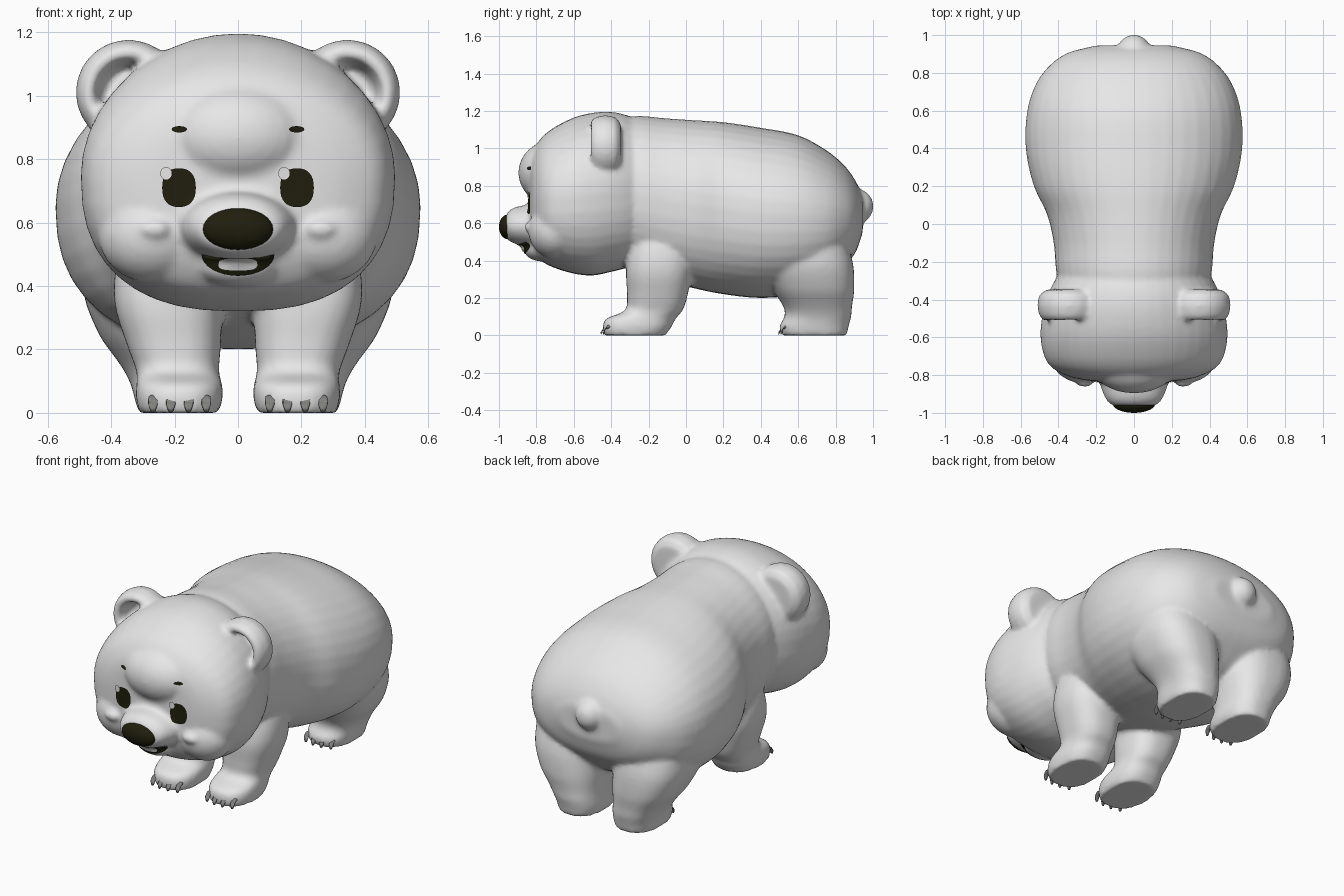
import bpy, bmesh, math
from mathutils import Vector, Matrix
from mathutils.bvhtree import BVHTree

cube = bpy.data.objects.get("Cube")
if cube:
    bpy.data.objects.remove(cube)


def material(name, rgb):
    m = bpy.data.materials.new(name)
    m.use_nodes = True
    m.diffuse_color = (*rgb, 1)
    bsdf = next(n for n in m.node_tree.nodes if n.type == 'BSDF_PRINCIPLED')
    bsdf.inputs["Base Color"].default_value = (*rgb, 1)
    return m


FUR = material("pale fur", (0.8, 0.8, 0.8))
DARK = material("olive black", (0.014, 0.013, 0.004))
CLAW = material("claw grey", (0.22, 0.22, 0.21))


def finish(name, bm, mat):
    bmesh.ops.recalc_face_normals(bm, faces=bm.faces)
    mesh = bpy.data.meshes.new(name)
    bm.to_mesh(mesh)
    bm.free()
    mesh.materials.append(mat)
    for p in mesh.polygons:
        p.use_smooth = True
    ob = bpy.data.objects.new(name, mesh)
    bpy.context.collection.objects.link(ob)
    return ob


def skin(bm, rings):
    """Bridge rings of points and close both ends."""
    rows = [[bm.verts.new(p) for p in r] for r in rings]
    n = len(rows[0])
    for a, b in zip(rows, rows[1:]):
        for i in range(n):
            j = (i + 1) % n
            bm.faces.new((a[i], a[j], b[j], b[i]))
    bm.faces.new(rows[0])
    bm.faces.new(rows[-1])


def oval(n=40, power=2.0, low=None):
    """Unit superellipse; the lower half may be squarer."""
    pts = []
    for i in range(n):
        a = 2 * math.pi * i / n
        c, s = math.cos(a), math.sin(a)
        e = 2 / (low if low and s < 0 else power)
        pts.append((math.copysign(abs(c) ** e, c), math.copysign(abs(s) ** e, s)))
    return pts


def flowing(sections, steps=4):
    """Smooth curve through the sections; the first value always increases."""
    def slope(i, k):
        a, b = sections[max(i - 1, 0)], sections[min(i + 1, len(sections) - 1)]
        return (b[k] - a[k]) / (b[0] - a[0])

    out = []
    for i in range(len(sections) - 1):
        p, q = sections[i], sections[i + 1]
        d = q[0] - p[0]
        for j in range(steps):
            t = j / steps
            ease = t * t * (3 - 2 * t)
            out.append([p[0] + d * t] + [
                p[k] + (q[k] - p[k]) * ease
                + d * t * (1 - t) * ((1 - t) * slope(i, k) - t * slope(i + 1, k))
                for k in range(1, len(p))])
    return out + [sections[-1]]


def loft_y(bm, sections, low=None):
    """Sections are (y, top, bottom, half width)."""
    skin(bm, [[(w * u, y, (t + b) / 2 + v * (t - b) / 2) for u, v in oval(low=low)]
              for y, t, b, w in flowing(sections)])


def loft_z(bm, sections, side):
    """Sections are (z, x, y, half x, half y)."""
    skin(bm, [[(side * (x + hx * u), y + hy * v, z) for u, v in oval(power=2.5)]
              for z, x, y, hx, hy in flowing(sections)])


def ball(bm, centre, radii):
    bmesh.ops.create_uvsphere(bm, u_segments=28, v_segments=16, radius=1,
                              matrix=Matrix.LocRotScale(Vector(centre), None, Vector(radii)))


bm = bmesh.new()

# torso
loft_y(bm, [(-.45, 1.1, .42, .3), (-.3, 1.17, .36, .4), (-.1, 1.16, .29, .425),
            (.05, 1.15, .25, .46), (.2, 1.14, .22, .53), (.4, 1.11, .2, .573),
            (.6, 1.07, .22, .565), (.75, .99, .28, .515), (.85, .905, .37, .435),
            (.91, .82, .45, .34), (.945, .74, .55, .2)], low=2.4)

# head, with a forehead swelling above the eyes
loft_y(bm, [(-.84, .9, .6, .12), (-.825, .97, .5, .27), (-.8, 1.02, .44, .36),
            (-.76, 1.07, .39, .435), (-.7, 1.115, .36, .475), (-.6, 1.165, .33, .495),
            (-.5, 1.19, .32, .488), (-.4, 1.195, .34, .465), (-.3, 1.17, .37, .42),
            (-.2, 1.1, .45, .35)], low=2.5)
ball(bm, (0, -.72, .87), (.24, .177, .17))

# muzzle and lower jaw
loft_y(bm, [(-.965, .64, .525, .1), (-.95, .662, .508, .13), (-.92, .683, .492, .153),
            (-.85, .7, .475, .18), (-.75, .74, .45, .2)])
ball(bm, (0, -.77, .465), (.13, .1, .07))

# tail
ball(bm, (0, .913, .69), (.088, .09, .093))

FRONT_LEG = [(0, .185, -.275, .125, .165), (.05, .185, -.26, .137, .185),
             (.09, .185, -.24, .135, .185), (.13, .19, -.175, .13, .155),
             (.2, .2, -.155, .145, .16), (.35, .22, -.145, .17, .175),
             (.5, .22, -.14, .155, .15), (.65, .2, -.14, .1, .08)]
REAR_LEG = [(0, .19, .685, .125, .175), (.05, .19, .685, .137, .185),
            (.1, .2, .705, .142, .178), (.15, .215, .705, .155, .182),
            (.25, .245, .68, .195, .22), (.4, .265, .64, .225, .25),
            (.6, .24, .62, .22, .2), (.75, .2, .62, .1, .1)]
EAR = [(.02, -.39), (.08, -.405), (.095, -.46), (.11, -.505), (.132, -.514), (.157, -.485),
       (.168, -.43), (.157, -.375), (.12, -.348), (.02, -.345)]

for s in (-1, 1):
    # legs
    loft_z(bm, FRONT_LEG, s)
    loft_z(bm, REAR_LEG, s)
    # round ears with a hollow front
    skin(bm, [[(s * .345 + r * u, y, 1.01 + r * v) for u, v in oval()] for r, y in EAR])
    # full cheeks, each with a small bump
    ball(bm, (s * .27, -.7, .56), (.17, .143, .15))
    ball(bm, (s * .26, -.83, .58), (.05, .035, .03))

body = finish("body", bm, FUR)
remesh = body.modifiers.new("blend parts", 'REMESH')
remesh.mode = 'VOXEL'
remesh.voxel_size = 0.014
remesh.use_smooth_shade = True
soften = body.modifiers.new("soften joins", 'SMOOTH')
soften.factor = 0.5
soften.iterations = 6

bpy.context.view_layer.update()
surface = BVHTree.FromObject(body, bpy.context.evaluated_depsgraph_get())


def plate(name, outline, mat, lift=0.005, rings=6):
    """Lay a thin painted shape, given as (x, z) points, on the face."""
    bm = bmesh.new()
    cx = sum(p[0] for p in outline) / len(outline)
    cz = sum(p[1] for p in outline) / len(outline)

    def drop(x, z):
        hit = surface.ray_cast(Vector((x, -2, z)), Vector((0, 1, 0)))[0]
        return (x, (hit.y if hit else -.84) - lift, z)

    rows = [[bm.verts.new(drop(cx + (x - cx) * k / rings, cz + (z - cz) * k / rings))
             for x, z in outline] for k in range(1, rings + 1)]
    n = len(outline)
    bm.faces.new(rows[0])
    for a, b in zip(rows, rows[1:]):
        for i in range(n):
            j = (i + 1) % n
            bm.faces.new((a[i], a[j], b[j], b[i]))
    return finish(name, bm, mat)


def patch(x, z, w, h, power=2.0):
    return [(x + w * u, z + h * v) for u, v in oval(32, power)]


for s, side in ((-1, "right"), (1, "left")):
    # eyes with a small glint, and brows
    plate(side + "_eye", patch(s * .186, .71, .053, .061, 2.4), DARK)
    plate(side + "_eye_glint", patch(s * .186 - .041, .755, .018, .02), FUR, .009, 3)
    plate(side + "_brow", patch(s * .185, .894, .024, .01), DARK, .005, 2)

# open mouth and tongue
mouth = [(.115 * u, .5 + (.068 * v if v < 0 else -.012 * v)) for u, v in oval(32)]
plate("mouth", mouth, DARK)
plate("tongue", patch(0, .468, .062, .019, 3), FUR, .009, 3)

# nose
bm = bmesh.new()
ball(bm, (0, -.952, .58), (.112, .048, .066))
finish("nose", bm, DARK)

# four blunt curved claws on each paw
for s, side in ((-1, "right"), (1, "left")):
    for name, tip in (("front", -.437), ("rear", .513)):
        bm = bmesh.new()
        for i in range(4):
            x = .1 + .056 * i
            y = tip + (.012 if i in (0, 3) else 0)
            path = [(y + .03, .047, .013), (y, .045, .015), (y - .012, .028, .015),
                    (y - .014, .008, .009)]
            skin(bm, [[(s * x + r * u, py + r * v * .5, pz + r * v * .8) for u, v in oval(10)]
                      for py, pz, r in path])
        finish(side + "_" + name + "_claws", bm, CLAW)
